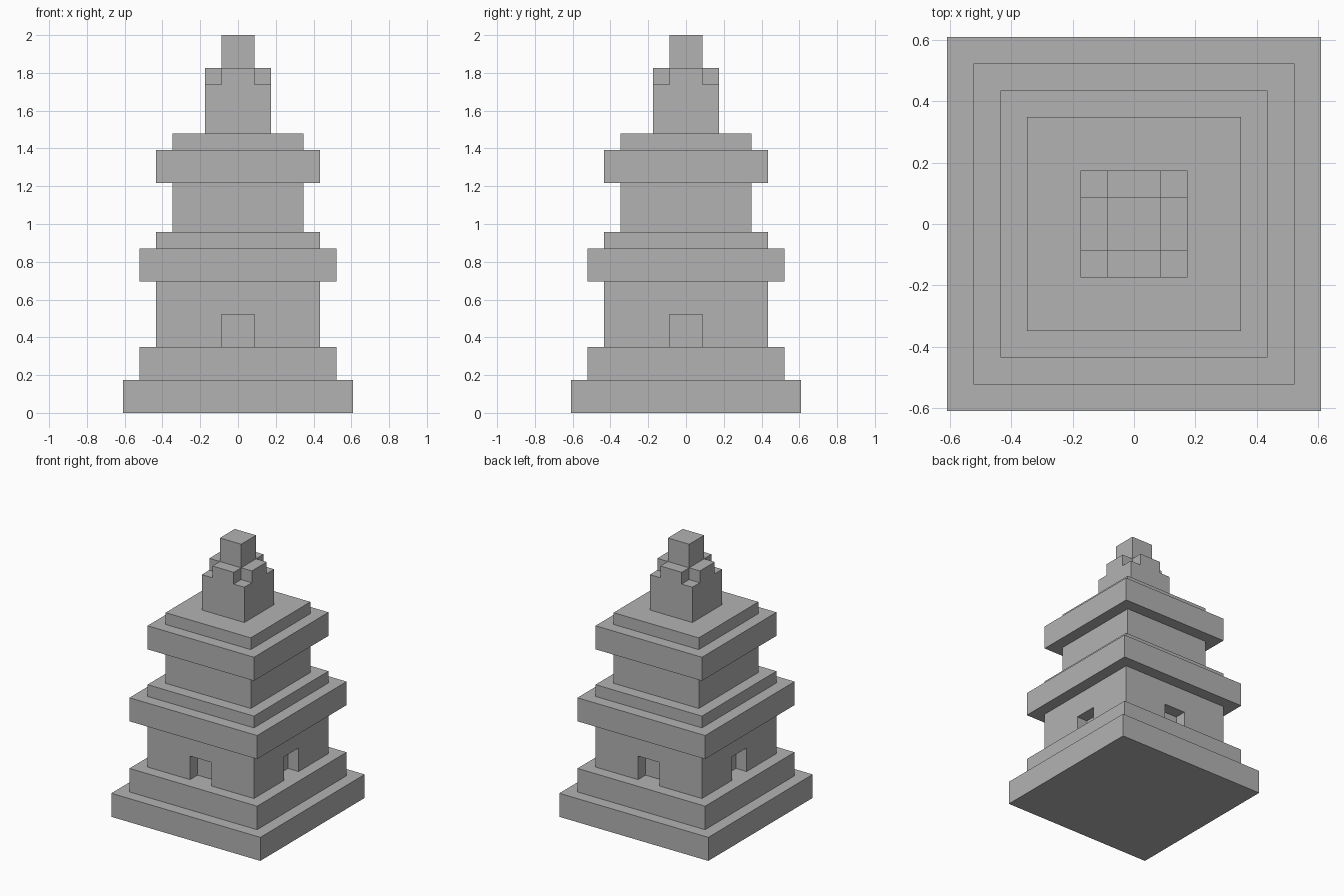
import bpy

default_cube = bpy.data.objects.get("Cube")
if default_cube:
    bpy.data.objects.remove(default_cube, do_unlink=True)

U = 2 / 23  # building module: the tower is 23 modules tall

stone = bpy.data.materials.new("grey stone")
stone.use_nodes = True
colour = (0.45, 0.45, 0.45, 1)
stone.diffuse_color = colour
stone.node_tree.nodes["Principled BSDF"].inputs["Base Color"].default_value = colour


def block(name, x, y, half_x, half_y, bottom, top):
    """Axis-aligned block, all sizes in modules."""
    bpy.ops.mesh.primitive_cube_add(size=2, location=(x * U, y * U, (bottom + top) / 2 * U))
    obj = bpy.context.object
    obj.name = name
    obj.scale = (half_x * U, half_y * U, (top - bottom) / 2 * U)
    bpy.ops.object.transform_apply(location=False, rotation=False, scale=True)
    obj.data.materials.append(stone)
    return obj


def carve(target, cutters):
    """Subtract each cutter from the target, then discard it."""
    for cutter in cutters:
        cutter.hide_render = True
        mod = target.modifiers.new("carve", 'BOOLEAN')
        mod.operation = 'DIFFERENCE'
        mod.solver = 'EXACT'
        mod.object = cutter
        bpy.context.view_layer.objects.active = target
        bpy.ops.object.modifier_apply(modifier=mod.name)
        bpy.data.objects.remove(cutter, do_unlink=True)


# Square tiers from the ground up: name, half width, bottom, top
tiers = [
    ("base_step", 7, 0, 2),
    ("upper_step", 6, 2, 4),
    ("lower_wall", 5, 4, 8),
    ("lower_cornice", 6, 8, 10),
    ("lower_roof_step", 5, 10, 11),
    ("upper_wall", 4, 11, 14),
    ("upper_cornice", 5, 14, 16),
    ("upper_roof_step", 4, 16, 17),
    ("crown", 2, 17, 21),
    ("finial", 1, 21, 23),
]
parts = {name: block(name, 0, 0, half, half, low, high) for name, half, low, high in tiers}

# Shallow doorway in the middle of each lower wall
carve(parts["lower_wall"], [
    block("doorway_cutter", 5 * dx, 5 * dy, 1, 1, 3, 6)
    for dx, dy in ((1, 0), (-1, 0), (0, 1), (0, -1))])

# Notched top corners of the crown
carve(parts["crown"], [
    block("corner_cutter", 2 * sx, 2 * sy, 1, 1, 20, 22)
    for sx in (-1, 1) for sy in (-1, 1)])
